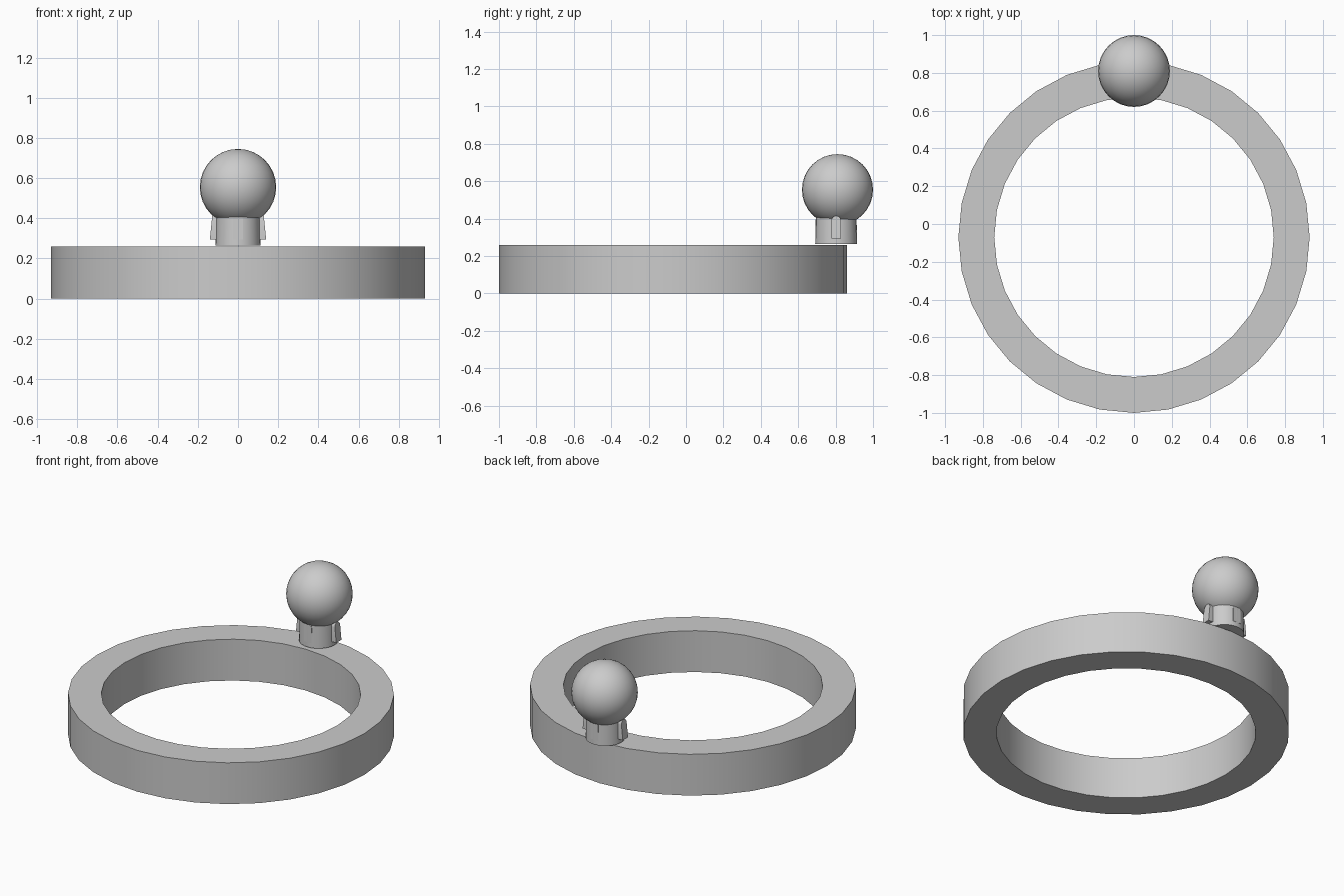
import bpy
import bmesh
import math
from mathutils import Matrix, Vector

if "Cube" in bpy.data.objects:
    bpy.data.objects.remove(bpy.data.objects["Cube"], do_unlink=True)

# Single plain grey
GREY = (0.6, 0.6, 0.6, 1.0)
mat = bpy.data.materials.new("plain grey")
mat.use_nodes = True
mat.diffuse_color = GREY
mat.node_tree.nodes["Principled BSDF"].inputs["Base Color"].default_value = GREY

KNOB = Vector((0, 0.81, 0))     # axis of the knob
COLLAR_Y = 0.803                # axis of the collar


def finish(name, bm):
    bmesh.ops.recalc_face_normals(bm, faces=bm.faces)
    mesh = bpy.data.meshes.new(name)
    bm.to_mesh(mesh)
    bm.free()
    mesh.materials.append(mat)
    obj = bpy.data.objects.new(name, mesh)
    bpy.context.collection.objects.link(obj)
    bpy.ops.object.select_all(action="DESELECT")
    obj.select_set(True)
    bpy.context.view_layer.objects.active = obj
    bpy.ops.object.shade_smooth_by_angle(angle=math.radians(35))
    return obj


def lathe(name, profile, center, steps):
    """Revolve a closed (radius, height) profile about a vertical axis."""
    bm = bmesh.new()
    verts = [bm.verts.new((r, 0, z)) for r, z in profile]
    edges = [bm.edges.new((v, verts[i - 1])) for i, v in enumerate(verts)]
    bmesh.ops.spin(bm, geom=verts + edges, cent=(0, 0, 0), axis=(0, 0, 1),
                   angle=math.tau, steps=steps, use_merge=True)
    bmesh.ops.remove_doubles(bm, verts=bm.verts, dist=0.0001)
    bmesh.ops.translate(bm, verts=bm.verts, vec=center)
    return finish(name, bm)


def tab(name, turn, reach, flare):
    """Upright rounded-top tab on the collar, leaning out at the bottom."""
    half, low, high = 0.026, 0.295, 0.415
    bm = bmesh.new()
    outline = [(-half, low), (half, low)]
    for i in range(7):
        a = math.pi * i / 6
        outline.append((half * math.cos(a), high - half + half * math.sin(a)))
    face = bm.faces.new([bm.verts.new((0.08, y, z)) for y, z in outline])
    out = bmesh.ops.extrude_face_region(bm, geom=[face])["geom"]
    for v in (g for g in out if isinstance(g, bmesh.types.BMVert)):
        v.co.x = reach + flare * (high - v.co.z) / (high - low)
    bm.transform(Matrix.Translation((0, COLLAR_Y, 0)) @ Matrix.Rotation(turn, 4, "Z"))
    return finish(name, bm)


# Flat band
lathe("ring_band", [(0.74, 0), (0.93, 0), (0.93, 0.26), (0.74, 0.26)],
      (0, -0.07, 0), 32)

# Collar under the knob
lathe("knob_collar", [(0, 0.265), (0.112, 0.265), (0.109, 0.41), (0, 0.41)],
      (0, COLLAR_Y, 0), 32)

# Side tabs stand out, front and back ones are almost flush
for side, turn in (("left", 0), ("right", math.pi)):
    tab(side + "_tab", turn, 0.128, 0.012)
for side, turn in (("back", math.pi / 2), ("front", -math.pi / 2)):
    tab(side + "_tab", turn, 0.108, 0.003)

# Ball knob
ball = bmesh.new()
bmesh.ops.create_uvsphere(ball, u_segments=32, v_segments=16, radius=0.19)
bmesh.ops.translate(ball, verts=ball.verts, vec=KNOB + Vector((0, 0, 0.555)))
finish("ball_knob", ball)
